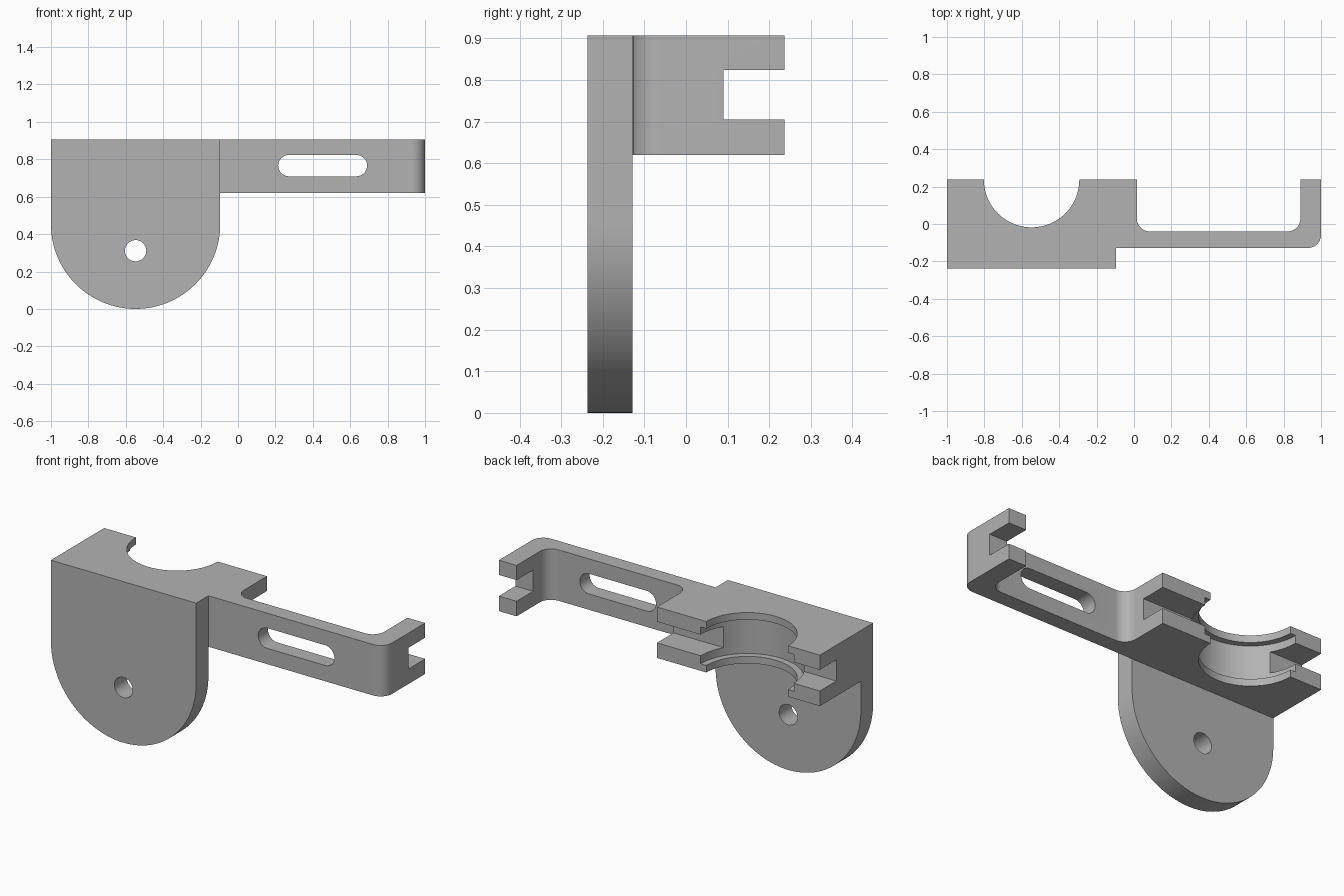
import bpy, bmesh
from math import cos, sin, pi

cube = bpy.data.objects.get("Cube")
if cube:
    bpy.data.objects.remove(cube, do_unlink=True)

grey = bpy.data.materials.new("plain grey")
grey.use_nodes = True
COLOUR = (0.45, 0.45, 0.45, 1)
grey.diffuse_color = COLOUR
grey.node_tree.nodes["Principled BSDF"].inputs["Base Color"].default_value = COLOUR

# Main dimensions
LEFT, RIGHT, FRONT, BACK = -1.0, 1.0, -0.237, 0.237
PLATE_RIGHT, PLATE_BACK = -0.095, -0.128
BOTTOM, TOP = 0.62, 0.907
BLOCK_RIGHT, ARM_BACK, PRONG_LEFT = 0.015, -0.04, 0.89
FILLET = 0.07
MID_X = (LEFT + PLATE_RIGHT) / 2


def arc(cx, cy, r, start, end, steps):
    """Points along an arc, angles in half turns."""
    angles = [pi * (start + (end - start) * i / steps) for i in range(steps + 1)]
    return [(cx + r * cos(a), cy + r * sin(a)) for a in angles]


def circle(cx, cy, r, steps=64):
    return arc(cx, cy, r, 0, 2, steps)[:-1]


def rect(x0, y0, x1, y1):
    return [(x0, y0), (x1, y0), (x1, y1), (x0, y1)]


def extrude(name, outline, axis, low, high):
    """Solid made from a flat outline pushed along z or y."""
    place = (lambda u, v: (u, v, low)) if axis == "z" else (lambda u, v: (u, low, v))
    shift = (0, 0, high - low) if axis == "z" else (0, high - low, 0)
    bm = bmesh.new()
    face = bm.faces.new([bm.verts.new(place(u, v)) for u, v in outline])
    result = bmesh.ops.extrude_face_region(bm, geom=[face], use_keep_orig=True)
    moved = [g for g in result["geom"] if isinstance(g, bmesh.types.BMVert)]
    bmesh.ops.translate(bm, verts=moved, vec=shift)
    bmesh.ops.recalc_face_normals(bm, faces=bm.faces)
    mesh = bpy.data.meshes.new(name)
    bm.to_mesh(mesh)
    bm.free()
    mesh.materials.append(grey)
    obj = bpy.data.objects.new(name, mesh)
    bpy.context.collection.objects.link(obj)
    return obj


def combine(target, tool, operation):
    mod = target.modifiers.new(operation, "BOOLEAN")
    mod.operation, mod.solver, mod.object = operation, "EXACT", tool
    bpy.context.view_layer.objects.active = target
    bpy.ops.object.modifier_apply(modifier=mod.name)
    bpy.data.objects.remove(tool, do_unlink=True)


# Clamp block, arm and end prong share one plan outline
outline = [(LEFT, PLATE_BACK)]
outline += arc(RIGHT - FILLET, PLATE_BACK + FILLET, FILLET, -0.5, 0, 12)
outline += [(RIGHT, BACK), (PRONG_LEFT, BACK)]
outline += arc(PRONG_LEFT - FILLET, ARM_BACK + FILLET, FILLET, 0, -0.5, 12)
outline += arc(BLOCK_RIGHT + FILLET, ARM_BACK + FILLET, FILLET, 1.5, 1, 12)
outline += [(BLOCK_RIGHT, BACK), (LEFT, BACK)]
bracket = extrude("bracket", outline, "z", BOTTOM, TOP)

# Round-bottomed mounting plate
radius = (PLATE_RIGHT - LEFT) / 2
plate_outline = arc(MID_X, radius, radius, 1, 2, 64) + [(PLATE_RIGHT, TOP), (LEFT, TOP)]
plate = extrude("mounting_plate", plate_outline, "y", FRONT, PLATE_BACK)
combine(bracket, plate, "UNION")

# Half-round bore with a wider groove between thin lips
LIP = 0.04
bore = extrude("bore_cutter", circle(MID_X, BACK, 0.255, 96), "z", 0.5, 1)
combine(bracket, bore, "DIFFERENCE")
groove = extrude("groove_cutter", circle(MID_X, BACK, 0.29, 96), "z", BOTTOM + LIP, TOP - LIP)
combine(bracket, groove, "DIFFERENCE")

# Slot across the back of the block and the prong
slot = extrude("back_slot_cutter", rect(-1.2, 0.09, 1.2, 0.4), "z", 0.705, 0.824)
combine(bracket, slot, "DIFFERENCE")

# Long hole in the arm and screw hole in the plate
R = 0.057
long_hole = arc(0.633, 0.766, R, -0.5, 0.5, 24) + arc(0.272, 0.766, R, 0.5, 1.5, 24)
combine(bracket, extrude("arm_hole_cutter", long_hole, "y", -0.2, 0.05), "DIFFERENCE")
combine(bracket, extrude("screw_hole_cutter", circle(MID_X, 0.311, R, 48), "y", -0.4, 0), "DIFFERENCE")

# Smooth the curved walls, keep the edges crisp
bpy.ops.object.select_all(action="DESELECT")
bracket.select_set(True)
bpy.context.view_layer.objects.active = bracket
bpy.ops.object.shade_smooth_by_angle(angle=pi / 6)
